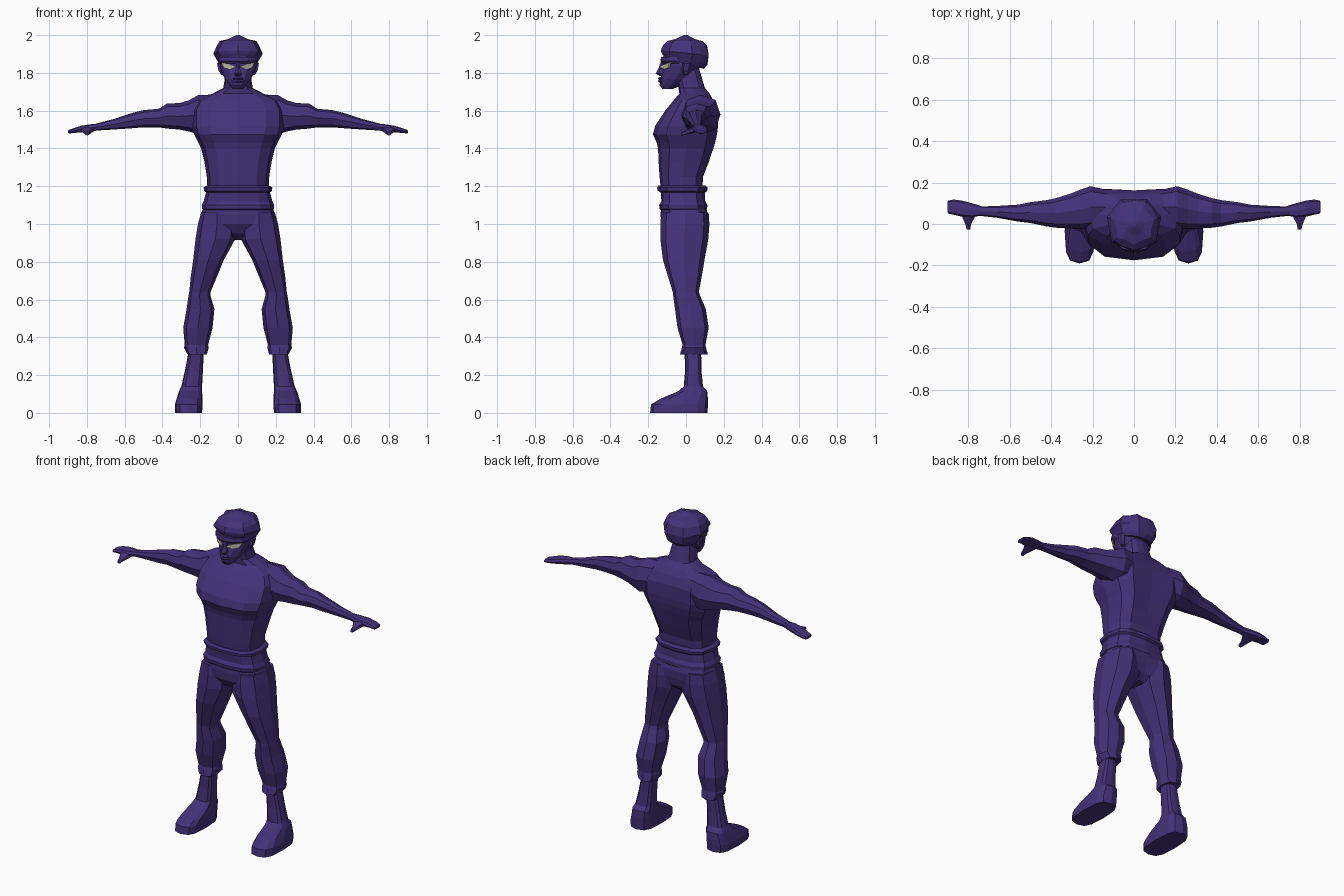
import bpy, bmesh, math
from mathutils import Vector


def material(name, rgb):
    m = bpy.data.materials.new(name)
    m.diffuse_color = (*rgb, 1)
    return m


PURPLE = material("deep purple", (0.056, 0.032, 0.19))
PALE = material("pale eyes", (0.52, 0.50, 0.38))


def finish(name, bm, mat, mirror):
    bmesh.ops.recalc_face_normals(bm, faces=bm.faces)
    me = bpy.data.meshes.new(name)
    bm.to_mesh(me)
    bm.free()
    me.materials.append(mat)
    ob = bpy.data.objects.new(name, me)
    bpy.context.collection.objects.link(ob)
    if mirror:
        mod = ob.modifiers.new("mirror", 'MIRROR')
        mod.use_mirror_merge = False
    return ob


def skin(name, rings, mat=PURPLE, mirror=False):
    """Join rings of points with quads and cap both ends."""
    bm = bmesh.new()
    rows = [[bm.verts.new(p) for p in r] for r in rings]
    n = len(rows[0])
    for a, b in zip(rows, rows[1:]):
        for i in range(n):
            j = (i + 1) % n
            bm.faces.new((a[i], a[j], b[j], b[i]))
    bm.faces.new(rows[0])
    bm.faces.new(rows[-1])
    return finish(name, bm, mat, mirror)


def oval(u0, u1, v0, v1, n=12, power=0.8, jag=0):
    """Rounded-box outline between two ranges; first point at the low v side."""
    pts = []
    for i in range(n):
        a = 2 * math.pi * i / n - math.pi / 2
        c, s = math.cos(a), math.sin(a)
        k = 1 - jag * (i % 2)
        pts.append(((u0 + u1) / 2 + (u1 - u0) / 2 * k * math.copysign(abs(c) ** power, c),
                    (v0 + v1) / 2 + (v1 - v0) / 2 * k * math.copysign(abs(s) ** power, s)))
    return pts


def upright(z, x0, x1, y0, y1, **kw):
    return [Vector((x, y, z)) for x, y in oval(x0, x1, y0, y1, **kw)]


def body(name, table, **kw):
    """Centred stack: z, half width, front y, back y, spine groove depth."""
    rings = []
    for z, w, f, b, groove in table:
        r = upright(z, -w, w, f, b, **kw)
        r[len(r) // 2].y -= groove
        rings.append(r)
    return skin(name, rings)


# torso: waist, chest, shoulders and neck
body("torso", [
    (1.15, .160, -.13, .095, .01), (1.25, .165, -.14, .100, .01),
    (1.33, .178, -.145, .135, .02), (1.40, .195, -.148, .160, .025),
    (1.43, .210, -.155, .170, .025), (1.475, .232, -.175, .182, .025),
    (1.52, .245, -.163, .187, .025), (1.60, .245, -.110, .182, .02),
    (1.655, .215, -.065, .155, .01), (1.69, .135, -.035, .130, .005),
    (1.72, .078, -.040, .100, 0), (1.82, .062, -.060, .070, 0)], power=.72)

# shirt hem, waistband and hips
body("shirt_hem", [(1.205, .164, -.143, .10, 0), (1.193, .182, -.153, .115, 0),
                   (1.175, .180, -.150, .112, 0), (1.165, .165, -.13, .10, 0)], power=.7)
body("waistband", [(1.18, .166, -.135, .100, 0), (1.12, .182, -.130, .102, 0),
                   (1.10, .192, -.142, .113, 0), (1.08, .190, -.140, .112, 0),
                   (1.07, .178, -.128, .106, 0)], power=.7)
body("hips", [(1.10, .178, -.13, .105, 0), (1.05, .197, -.135, .124, .01),
              (1.00, .205, -.13, .125, .02), (.95, .12, -.10, .11, .02),
              (.915, .03, -.03, .06, 0)], power=.72)

# legs: z, inner x, outer x, front y, back y
trouser = [(1.06, .03, .195, -.132, .120), (1.00, .01, .212, -.135, .124),
           (.92, .015, .225, -.136, .118), (.81, .075, .237, -.122, .098),
           (.72, .112, .250, -.095, .083), (.64, .145, .258, -.070, .068),
           (.62, .145, .262, -.068, .075), (.55, .125, .272, -.058, .105),
           (.45, .135, .290, -.045, .120), (.36, .158, .282, -.018, .103),
           (.345, .155, .286, -.022, .106), (.31, .165, .268, -.032, .116),
           (.315, .185, .255, .00, .08)]
skin("trouser_leg", [upright(*r, n=8, power=.75) for r in trouser], mirror=True)

boot = [(.34, .180, .258, -.008, .080), (.22, .186, .282, -.005, .082),
        (.14, .190, .300, -.012, .090), (.115, .190, .312, -.04, .112),
        (.075, .188, .325, -.135, .116), (.045, .188, .334, -.185, .116),
        (.0, .190, .334, -.190, .114)]
skin("boot", [upright(*r, n=12, power=.65) for r in boot], mirror=True)

# arms: x, front y, back y, bottom z, top z
arm = [(.13, .00, .165, 1.50, 1.685), (.21, -.02, .182, 1.475, 1.683),
       (.26, -.025, .165, 1.49, 1.655), (.31, -.022, .145, 1.50, 1.640),
       (.375, -.018, .125, 1.505, 1.638), (.42, -.012, .115, 1.512, 1.610),
       (.50, .005, .105, 1.512, 1.603), (.56, .012, .093, 1.507, 1.588),
       (.66, .030, .087, 1.500, 1.555), (.75, .040, .084, 1.495, 1.532)]
skin("arm", [[Vector((x, y, z)) for y, z in oval(f, b, lo, hi, n=8, power=.85)]
             for x, f, b, lo, hi in arm], mirror=True)
hand = [(.73, .042, .084, 1.497, 1.533), (.78, .032, .100, 1.490, 1.528),
        (.83, .035, .113, 1.485, 1.520), (.87, .045, .118, 1.482, 1.507),
        (.895, .050, .113, 1.479, 1.499), (.90, .060, .105, 1.481, 1.494)]
skin("hand", [[Vector((x, y, z)) for y, z in oval(f, b, lo, hi, n=8, power=.7)]
              for x, f, b, lo, hi in hand], mirror=True)
# thumb: y, inner x, outer x, bottom z, top z
thumb = [(.06, .755, .84, 1.487, 1.518), (.03, .765, .830, 1.480, 1.512),
         (.0, .783, .815, 1.472, 1.497), (-.027, .788, .808, 1.468, 1.484)]
skin("thumb", [[Vector((x, y, z)) for x, z in oval(a, b, lo, hi, n=6)]
               for y, a, b, lo, hi in thumb], mirror=True)

# head
body("head", [(1.715, .028, -.125, -.07, 0), (1.735, .045, -.140, -.02, 0),
              (1.765, .068, -.135, .02, 0), (1.80, .085, -.128, .055, 0),
              (1.84, .097, -.122, .080, 0), (1.90, .098, -.120, .085, 0)], power=1)
body("lips", [(1.748, .022, -.142, -.11, 0), (1.758, .034, -.149, -.10, 0),
              (1.765, .030, -.143, -.10, 0), (1.771, .030, -.149, -.10, 0),
              (1.779, .016, -.140, -.10, 0)], n=6, power=1)
body("nose", [(1.783, .016, -.140, -.10, 0), (1.797, .022, -.161, -.10, 0),
              (1.82, .013, -.148, -.10, 0), (1.862, .010, -.132, -.10, 0)], n=6, power=1)

# brow ridge above the eyes
body("brow", [(1.850, .094, -.126, .04, 0), (1.862, .103, -.136, .04, 0),
              (1.885, .103, -.132, .04, 0)], n=12, power=.95)

# ears
ear = [(1.79, .07, .092, -.012, .012), (1.815, .07, .106, -.022, .022),
       (1.85, .07, .113, -.022, .03), (1.865, .07, .10, -.01, .022)]
skin("ear", [upright(*r, n=6) for r in ear], mirror=True)

# slanted eye plates
eye_outline = [(.014, 1.828), (.045, 1.820), (.075, 1.826),
               (.088, 1.855), (.060, 1.849), (.018, 1.838)]
skin("eye", [[Vector((x, -.145 + .65 * x + d, z)) for x, z in eye_outline]
             for d in (0, .008)], PALE, True)

# choppy hair: z, half width, front y, back y, jaggedness, backward drop
hair = [(1.845, .098, -.110, .095, 0, .25), (1.872, .113, -.128, .118, .04, .25),
        (1.905, .134, -.134, .132, .10, .10), (1.945, .114, -.122, .115, .03, 0),
        (1.968, .100, -.100, .095, .16, 0), (1.980, .050, -.055, .045, 0, 0),
        (2.0, .008, -.012, .008, 0, 0)]
rings = []
for z, w, f, b, jag, drop in hair:
    r = upright(z, -w, w, f, b, n=14, power=.9, jag=jag)
    for p in r:
        p.z -= drop * p.y
    rings.append(r)
skin("hair", rings)
